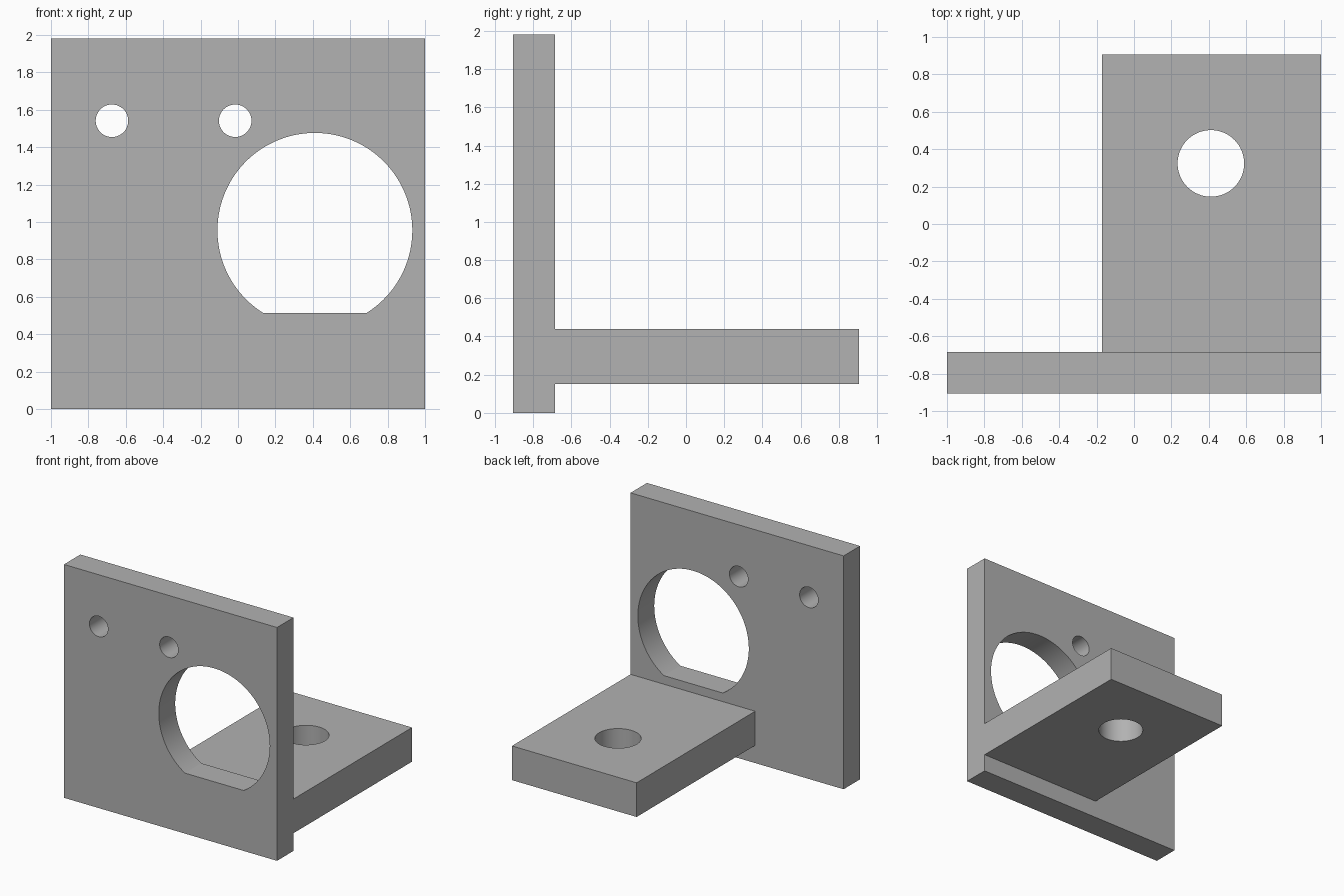
import bpy, bmesh, math
from mathutils import Matrix, Vector

cube = bpy.data.objects.get("Cube")
if cube:
    bpy.data.objects.remove(cube, do_unlink=True)

grey = bpy.data.materials.new("matte grey")
grey.use_nodes = True
colour = (0.445, 0.445, 0.445, 1)
grey.diffuse_color = colour
grey.node_tree.nodes["Principled BSDF"].inputs["Base Color"].default_value = colour


def finish(name, bm):
    bmesh.ops.recalc_face_normals(bm, faces=bm.faces)
    mesh = bpy.data.meshes.new(name)
    bm.to_mesh(mesh)
    bm.free()
    mesh.materials.append(grey)
    obj = bpy.data.objects.new(name, mesh)
    bpy.context.collection.objects.link(obj)
    return obj


def box(name, low, high):
    low, high = Vector(low), Vector(high)
    bm = bmesh.new()
    bmesh.ops.create_cube(bm, size=1, matrix=Matrix.Translation((low + high) / 2)
                          @ Matrix.Diagonal((*(high - low), 1)))
    return finish(name, bm)


def prism(name, outline, place, start, end):
    """Extrude a 2D outline from start to end along the remaining axis."""
    bm = bmesh.new()
    face = bm.faces.new([bm.verts.new(place(u, v, start)) for u, v in outline])
    grown = bmesh.ops.extrude_face_region(bm, geom=[face])["geom"]
    verts = [e for e in grown if isinstance(e, bmesh.types.BMVert)]
    step = Vector(place(0, 0, end)) - Vector(place(0, 0, start))
    bmesh.ops.translate(bm, verts=verts, vec=step)
    return finish(name, bm)


def arc(u, v, radius, flat=None, count=96):
    """Circle outline; a flat level turns it into a D shape."""
    if flat is None:
        angles = [math.tau * i / count for i in range(count)]
    else:
        first = math.asin((flat - v) / radius)
        angles = [first + (math.pi - 2 * first) * i / count for i in range(count + 1)]
    return [(u + radius * math.cos(a), v + radius * math.sin(a)) for a in angles]


def combine(target, other, operation):
    mod = target.modifiers.new(operation.lower(), 'BOOLEAN')
    mod.operation, mod.object, mod.solver = operation, other, 'EXACT'
    bpy.context.view_layer.objects.active = target
    bpy.ops.object.modifier_apply(modifier=mod.name)
    bpy.data.objects.remove(other, do_unlink=True)


def through_y(u, v, w):
    return (u, w, v)


def through_z(u, v, w):
    return (u, v, w)


# Upright plate joined to the shelf behind it
bracket = box("bracket", (-1, -0.905, 0), (1, -0.685, 1.98))
shelf = box("shelf", (-0.17, -0.8, 0.15), (1, 0.905, 0.44))
combine(bracket, shelf, 'UNION')

# Large flat-bottomed opening and two small holes in the plate
openings = [arc(0.411, 0.955, 0.521, flat=0.513),
            arc(-0.674, 1.541, 0.087, count=48),
            arc(-0.015, 1.541, 0.087, count=48)]
for outline in openings:
    combine(bracket, prism("plate_cutter", outline, through_y, -1, -0.6), 'DIFFERENCE')

# Vertical hole in the shelf
hole = prism("shelf_cutter", arc(0.411, 0.324, 0.178, count=64), through_z, 0, 0.6)
combine(bracket, hole, 'DIFFERENCE')

# Smooth hole walls, sharp corners
bpy.ops.object.select_all(action='DESELECT')
bracket.select_set(True)
bpy.context.view_layer.objects.active = bracket
bpy.ops.object.shade_smooth_by_angle(angle=math.radians(30))
